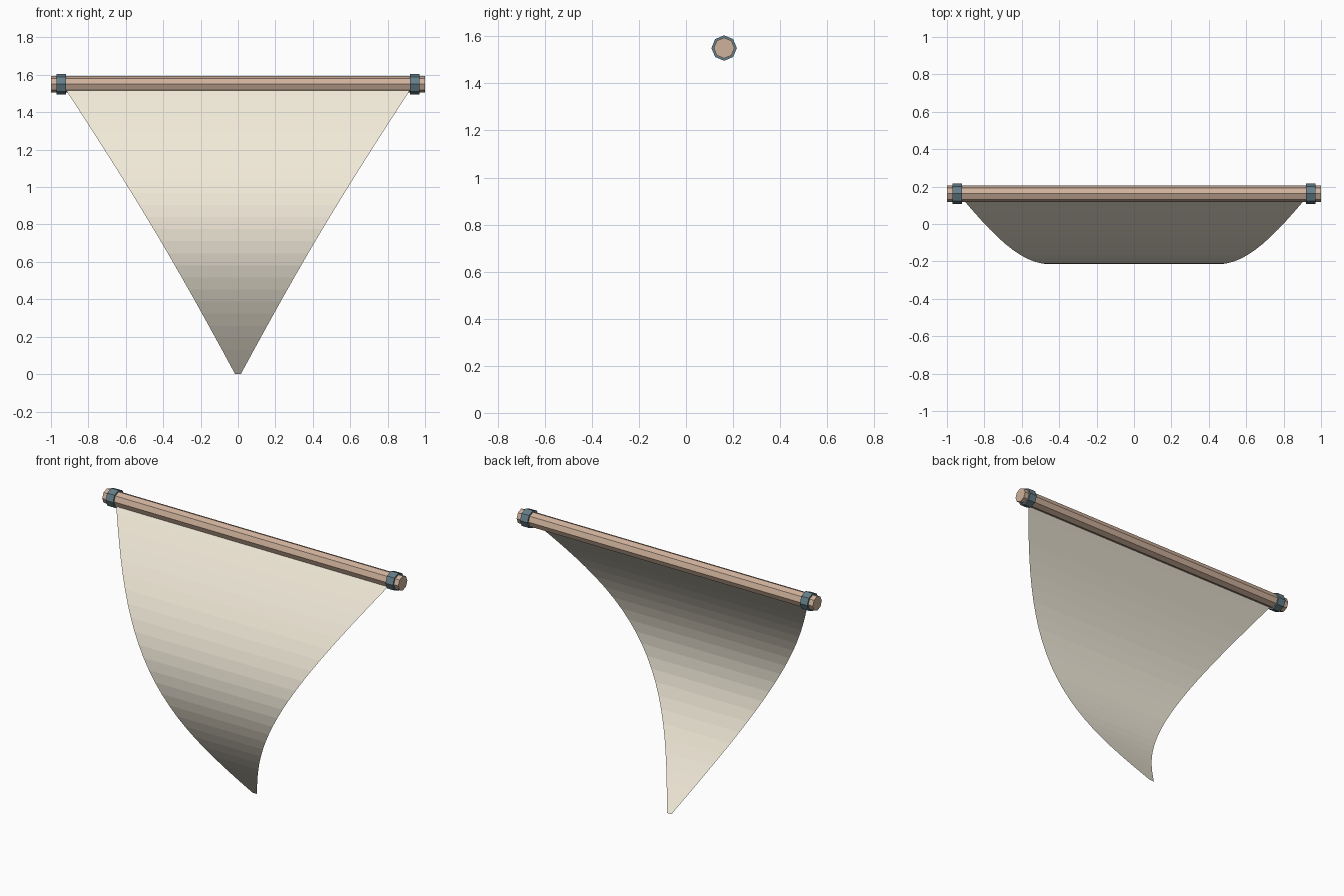
import bpy, bmesh
from math import sin, pi

if "Cube" in bpy.data.objects:
    bpy.data.objects.remove(bpy.data.objects["Cube"])

Y0, Z0 = 0.162, 1.55      # rod axis
DEPTH = 0.377             # forward billow of the sail


def material(name, rgb):
    m = bpy.data.materials.new(name)
    m.diffuse_color = (*rgb, 1)
    m.use_nodes = True
    m.node_tree.nodes["Principled BSDF"].inputs["Base Color"].default_value = m.diffuse_color
    return m


wood = material("wood", (0.62, 0.44, 0.33))
dark = material("dark_binding", (0.13, 0.21, 0.25))
cloth = material("cloth", (0.88, 0.82, 0.69))


def octagon_bar(name, x, radius, length, mat):
    bpy.ops.mesh.primitive_cylinder_add(vertices=8, radius=radius, depth=length,
                                        location=(x, Y0, Z0), rotation=(0, pi / 2, 0))
    ob = bpy.context.object
    ob.name = name
    ob.data.materials.append(mat)


# Rod with a binding ring near each end
octagon_bar("rod", 0, 0.044, 2.0, wood)
for side, x in (("left", -0.945), ("right", 0.945)):
    octagon_bar(side + "_binding", x, 0.054, 0.05, dark)

# Triangular sail: a single sheet, billowing forward, with slightly hollow edges
ROWS, COLS = 24, 12
bm = bmesh.new()
grid = []
for r in range(ROWS + 1):
    t = r / ROWS
    bulge = sin(pi * t)
    half = 0.94 + (0.015 - 0.94) * t - 0.026 * bulge
    grid.append([bm.verts.new((half * (2 * c / COLS - 1), Y0 - DEPTH * bulge, Z0 * (1 - t)))
                 for c in range(COLS + 1)])
for r in range(ROWS):
    for c in range(COLS):
        bm.faces.new((grid[r][c], grid[r + 1][c], grid[r + 1][c + 1], grid[r][c + 1]))
mesh = bpy.data.meshes.new("sail")
bm.to_mesh(mesh)
bm.free()
mesh.materials.append(cloth)
sail = bpy.data.objects.new("sail", mesh)
bpy.context.collection.objects.link(sail)
